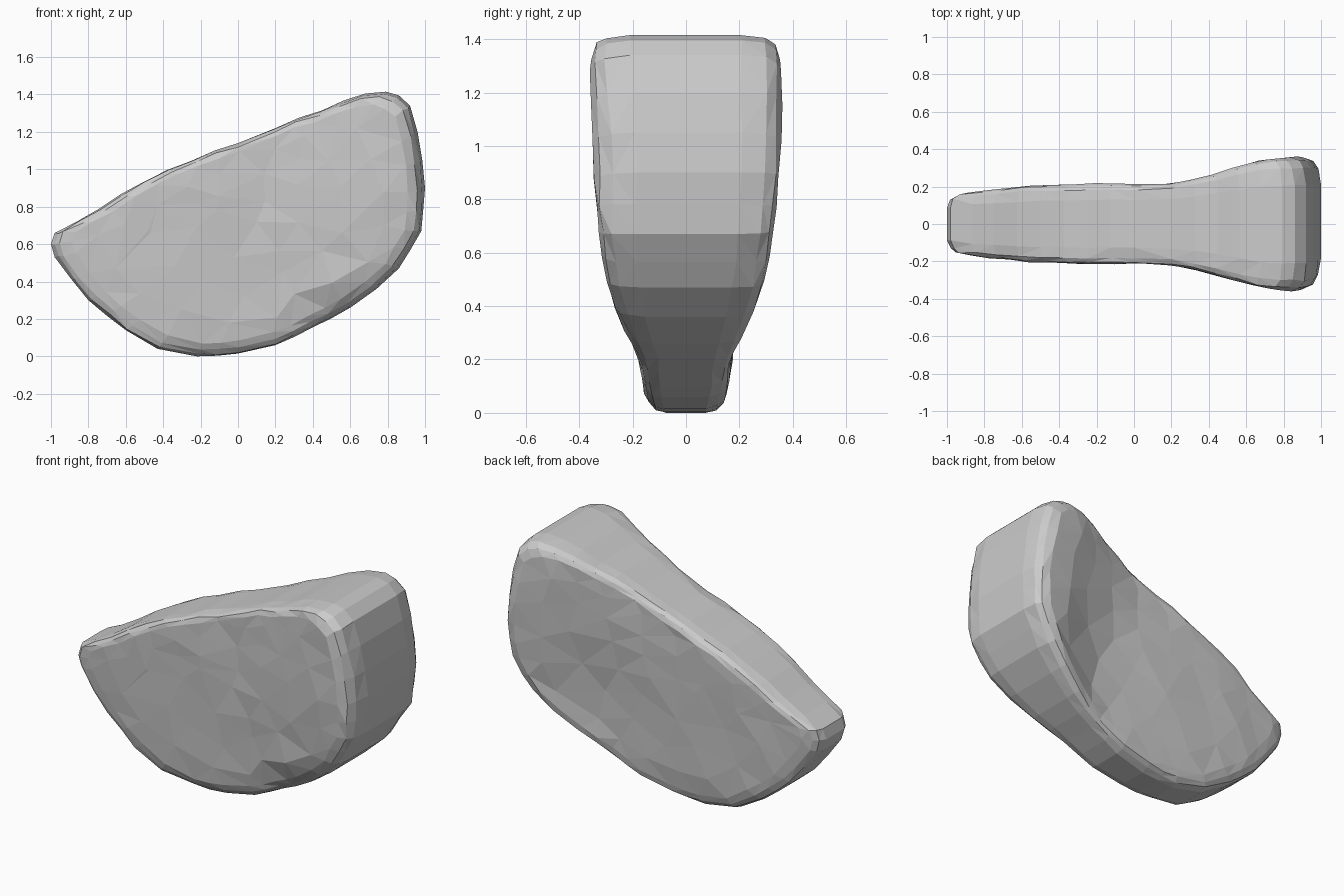
import bpy, bmesh, random, math
from mathutils import Vector
from mathutils.geometry import delaunay_2d_cdt

if "Cube" in bpy.data.objects:
    bpy.data.objects.remove(bpy.data.objects["Cube"])

random.seed(4)

# Front outline (x, z), counter-clockwise from the left tip
OUTLINE = [(-1, .60), (-.98, .53), (-.8, .30), (-.6, .14), (-.43, .04), (-.22, .0),
           (0, .015), (.2, .06), (.4, .155), (.6, .26), (.74, .36), (.86, .47),
           (.98, .67), (1, .9), (.985, 1.05), (.96, 1.2), (.92, 1.34), (.86, 1.395),
           (.79, 1.415), (.68, 1.405), (.45, 1.315), (.2, 1.22), (0, 1.14),
           (-.25, 1.045), (-.5, .935), (-.75, .785), (-.98, .66)]
CENTRE = (.1, .72)

# Half thickness along x, and its limit along z
HALF_X = [(-1, .16), (-.93, .18), (-.6, .205), (-.2, .215), (.15, .21), (.4, .26),
          (.65, .335), (.83, .36), (.93, .35), (1, .31)]
HALF_Z = [(0, .125), (.05, .15), (.2, .175), (.3, .225), (.42, .28), (.6, .315),
          (.8, .34), (1.05, .36), (1.25, .36), (1.42, .345)]
# Rounded rim: (outline scale, thickness share)
RIM = [(1, .6), (.985, .86), (.955, .96), (.9, 1)]
# Points inside a broad side: (outline scale, keep every n-th)
INNER = [(.74, 2), (.52, 3), (.28, 6)]


def lerp(table, v):
    if v <= table[0][0]:
        return table[0][1]
    for (a, p), (b, q) in zip(table, table[1:]):
        if v <= b:
            return p + (q - p) * (v - a) / (b - a)
    return table[-1][1]


def half(x, z, side):
    # the slab thins towards the bottom, away from the flared end
    thin = .06 * min(max(.9 - z, 0), .9) * min(max((.85 - x) / .4, 0), 1)
    if side > 0 and x > .1:
        # the back is hollowed behind the flared end
        thin += .025 * math.exp(-((x - .5) ** 2 + (z - .5) ** 2) / .07)
        x = max(.1, x - .3 * min(max(1.25 - z, 0), .7))
    return min(lerp(HALF_X, x) - thin, lerp(HALF_Z, z))


def scaled(p, s, j=0):
    return (CENTRE[0] + (p[0] - CENTRE[0]) * s + random.uniform(-j, j),
            CENTRE[1] + (p[1] - CENTRE[1]) * s + random.uniform(-j, j))


# Split long outline edges so the facets stay even
outline = []
for (ax, az), (bx, bz) in zip(OUTLINE, OUTLINE[1:] + OUTLINE[:1]):
    outline.append((ax, az))
    if math.hypot(ax - bx, az - bz) > .22:
        outline.append(((ax + bx) / 2, (az + bz) / 2 + (.008 if az > .9 else -.004)))
N = len(outline)

bm = bmesh.new()


def add(p, share, side):
    y = side * half(*p, side) * share + random.uniform(-.004, .004)
    return bm.verts.new((p[0], y, p[1]))


# Centre line of the rim, wandering a little
middle = [bm.verts.new((x, random.uniform(-.06, .06), z)) for x, z in outline]

for side in (-1, 1):
    # Rounded rim
    last = middle
    for scale, share in RIM:
        points = [scaled(p, scale, 0 if scale == 1 else .005) for p in outline]
        ring = [add(p, share, side) for p in points]
        for i in range(N):
            k = (i + 1) % N
            bm.faces.new((last[i], last[k], ring[k], ring[i]))
        last = ring

    # Broad side with irregular facets
    for scale, step in INNER:
        points += [scaled(p, scale, .035) for p in outline[::step]]
    points.append(CENTRE)
    verts = last + [add(p, 1, side) for p in points[N:]]
    _, _, tris, source, _, _ = delaunay_2d_cdt(
        [Vector(p) for p in points], [(i, (i + 1) % N) for i in range(N)], [], 1, 1e-5)
    for tri in tris:
        bm.faces.new([verts[source[i][0]] for i in tri])

bmesh.ops.triangulate(bm, faces=bm.faces)
bmesh.ops.recalc_face_normals(bm, faces=bm.faces)
mesh = bpy.data.meshes.new("rock")
bm.to_mesh(mesh)
bm.free()
rock = bpy.data.objects.new("rock", mesh)
bpy.context.collection.objects.link(rock)
